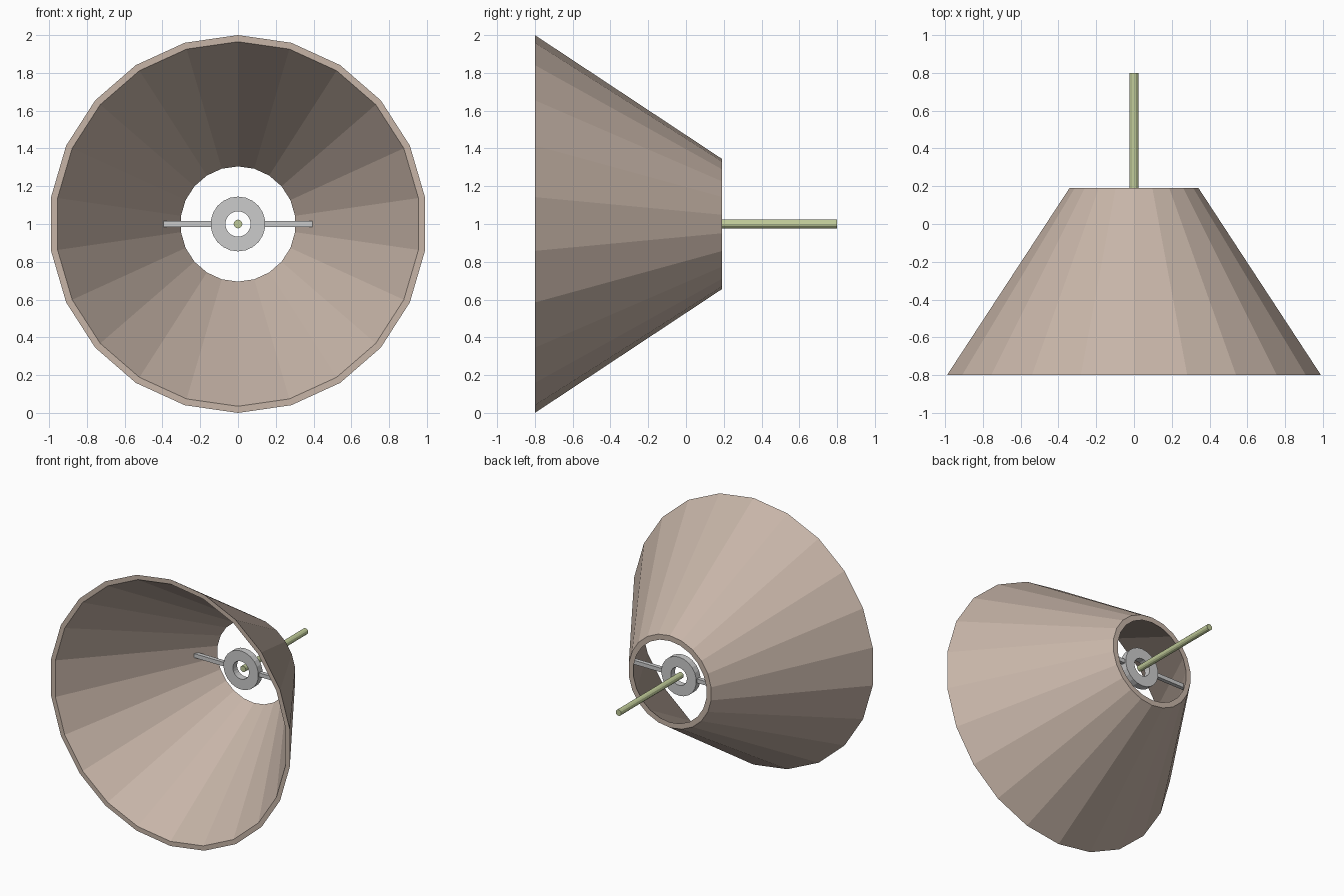
import bpy, bmesh, math
from mathutils import Matrix

if "Cube" in bpy.data.objects:
    bpy.data.objects.remove(bpy.data.objects["Cube"])


def material(name, rgb):
    m = bpy.data.materials.new(name)
    m.diffuse_color = (*rgb, 1)
    m.use_nodes = True
    m.node_tree.nodes["Principled BSDF"].inputs["Base Color"].default_value = m.diffuse_color
    return m


def lathe(name, profile, sides, closed=True, mat=None):
    """Revolve (radius, y) points about the y axis through z = 1."""
    bm = bmesh.new()
    rings = []
    for i in range(sides):
        a = 2 * math.pi * i / sides
        rings.append([bm.verts.new((r * math.sin(a), y, 1 + r * math.cos(a))) for r, y in profile])
    n = len(profile)
    for i in range(sides):
        p, q = rings[i], rings[(i + 1) % sides]
        for j in range(n if closed else n - 1):
            k = (j + 1) % n
            bm.faces.new((p[j], p[k], q[k], q[j]))
    if not closed:
        for j in (0, n - 1):
            bm.faces.new([r[j] for r in rings])
    return finish(name, bm, mat)


def finish(name, bm, mat=None):
    bmesh.ops.recalc_face_normals(bm, faces=bm.faces[:])
    me = bpy.data.meshes.new(name)
    bm.to_mesh(me)
    bm.free()
    ob = bpy.data.objects.new(name, me)
    bpy.context.collection.objects.link(ob)
    if mat:
        me.materials.append(mat)
    return ob


tan = material("shade_tan", (0.57, 0.46, 0.39))
green = material("rod_green", (0.53, 0.60, 0.32))

# Open faceted cone with wall thickness
lathe("shade", [(1.0, -0.8), (0.345, 0.19), (0.305, 0.19), (0.965, -0.8)], 22, mat=tan)

# Washer-like hub inside the narrow end
lathe("hub_ring", [(0.145, 0.035), (0.145, 0.085), (0.067, 0.085), (0.067, 0.035)], 22)

# Two arms joining hub and shade
for side, name in ((-1, "left_arm"), (1, "right_arm")):
    bm = bmesh.new()
    bmesh.ops.create_cube(bm, size=1, matrix=Matrix.Translation((side * 0.265, 0.06, 1))
                          @ Matrix.Diagonal((0.26, 0.03, 0.03, 1)))
    finish(name, bm)

# Thin rod out of the back
lathe("rod", [(0.023, 0.06), (0.023, 0.8)], 12, closed=False, mat=green)
